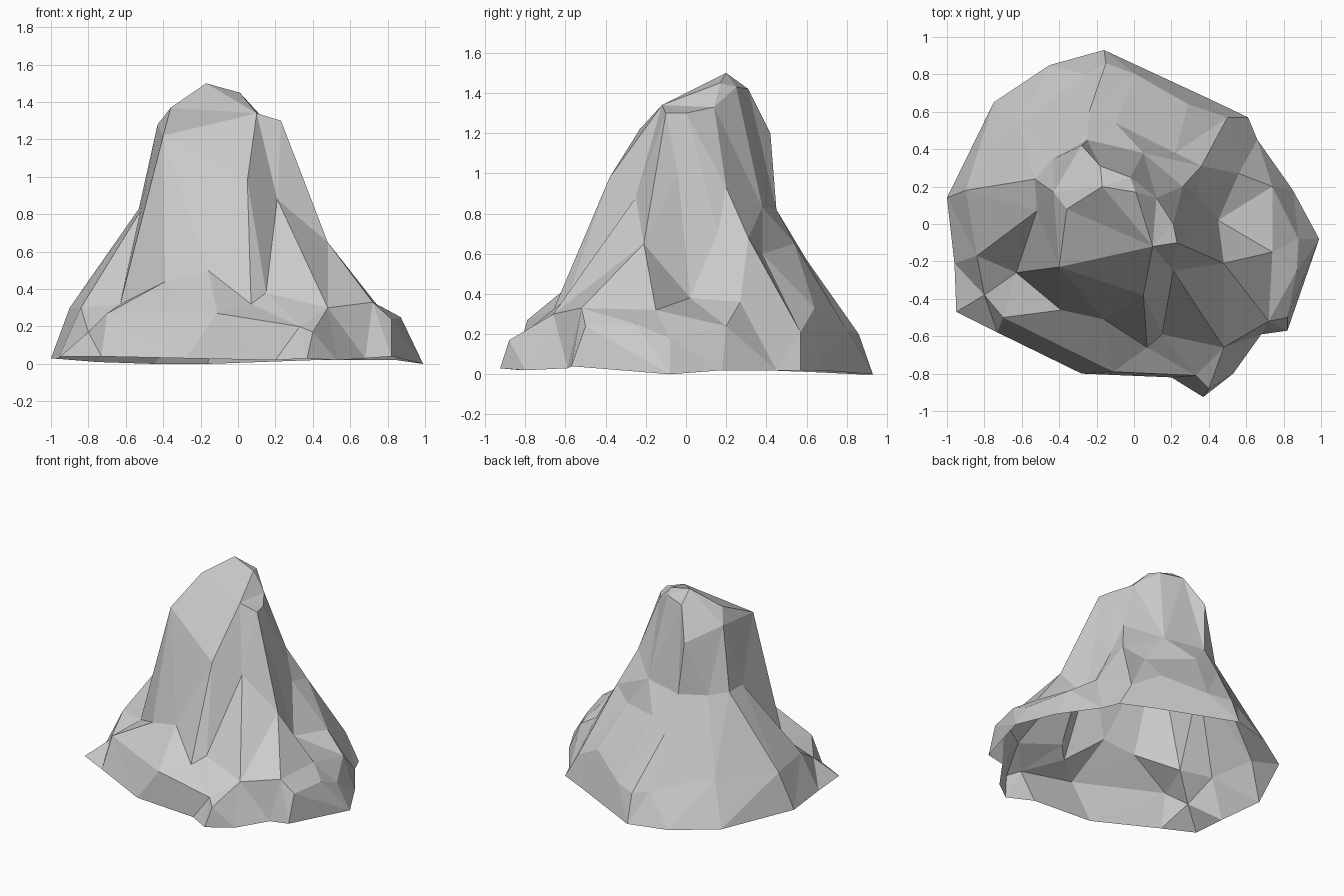
import bpy
from mathutils import Vector
from mathutils.geometry import delaunay_2d_cdt

points, index, edges = [], {}, []


def chain(pts, closed=False):
    """Add a contour or ridge line; shared points are reused."""
    ids = []
    for p in pts:
        key = p[:2]
        if key not in index:
            index[key] = len(points)
            points.append(p)
        ids.append(index[key])
    edges.extend(zip(ids, ids[1:] + ids[:1] if closed else ids[1:]))


# ground outline
chain([(.99, -.08, 0), (.85, .18, .02), (.66, .45, .02), (.61, .57, .02), (.40, .67, .02),
       (-.16, .93, 0), (-.45, .85, 0), (-.75, .65, .01), (-1, .14, .03), (-.96, -.21, .03),
       (-.95, -.47, .04), (-.73, -.58, .04), (-.28, -.80, .03), (.20, -.82, .02),
       (.37, -.925, .03), (.53, -.80, .02), (.68, -.59, .03), (.82, -.57, .04)], True)

# low shoulder
chain([(.88, -.08, .18), (.74, .20, .24), (.56, .27, .36), (.50, .57, .21), (.29, .64, .33),
       (.01, .80, .22), (-.15, .86, .20), (-.25, .80, .22), (-.62, .54, .32), (-.90, .18, .30),
       (-.84, -.17, .30), (-.80, -.38, .17), (-.70, -.50, .27), (-.11, -.79, .27),
       (.33, -.81, .20), (.40, -.88, .17), (.48, -.66, .30), (.72, -.52, .33),
       (.82, -.50, .24), (.87, -.25, .25)], True)

# foot of the cliffs
chain([(.48, -.21, .65), (.74, -.15, .32), (.45, .02, .38), (.34, .16, .71), (.36, .31, .68),
       (.05, .38, .83), (-.25, .45, .82), (-.43, .35, .82), (-.53, .24, .83), (-.52, .07, .82),
       (-.63, -.26, .32), (-.39, -.46, .44), (-.16, -.51, .50), (.07, -.66, .32),
       (.15, -.59, .38)])

# top of the cliffs
chain([(.23, -.10, 1.30), (.21, 0, 1.30), (.12, .14, 1.33), (-.02, .25, 1.43),
       (-.18, .31, 1.42), (-.28, .42, 1.20), (-.43, .17, 1.28), (-.40, -.23, 1.22),
       (.10, -.12, 1.34)], True)

# summit
chain([(-.36, .08, 1.37), (-.17, .20, 1.50), (.01, .17, 1.45)])

# ridges down the front, right side and back
chain([(.10, -.12, 1.34), (.05, -.38, .98), (.15, -.59, .38)])
chain([(.10, -.12, 1.34), (.21, -.25, .88), (.48, -.66, .30)])
chain([(.21, -.25, .88), (.15, -.59, .38)])
chain([(.23, -.10, 1.30), (.30, -.04, 1.0), (.48, -.21, .65), (.72, -.52, .33)])
chain([(.21, 0, 1.30), (.26, .20, .93), (.36, .31, .68)])
chain([(.30, -.04, 1.0), (.34, .16, .71)])
chain([(-.40, -.23, 1.22), (-.63, -.26, .32), (-.70, -.50, .27)])
chain([(-.40, -.23, 1.22), (-.39, -.46, .44)])
chain([(-.43, .17, 1.28), (-.52, .07, .82), (-.84, -.17, .30)])
chain([(-.16, -.51, .50), (-.11, -.79, .27)])
chain([(.29, .64, .33), (.22, .38, .60), (-.10, .54, .65), (.01, .80, .22)])
chain([(-.10, .54, .65), (-.24, .60, .57), (-.25, .80, .22)])

# triangulate the contour lines into a faceted, open-bottomed rock
flat = [Vector(p[:2]) for p in points]
verts, _, faces, origin, _, _ = delaunay_2d_cdt(flat, edges, [], 1, 1e-5)


def height(v, src):
    if src:
        return points[src[0]][2]
    near = sorted(points, key=lambda p: (Vector(p[:2]) - v).length)[:2]
    return sum(p[2] for p in near) / 2


mesh = bpy.data.meshes.new("rock")
mesh.from_pydata([(v.x, v.y, height(v, s)) for v, s in zip(verts, origin)], [], faces)
mesh.update()
bpy.context.collection.objects.link(bpy.data.objects.new("rock", mesh))
